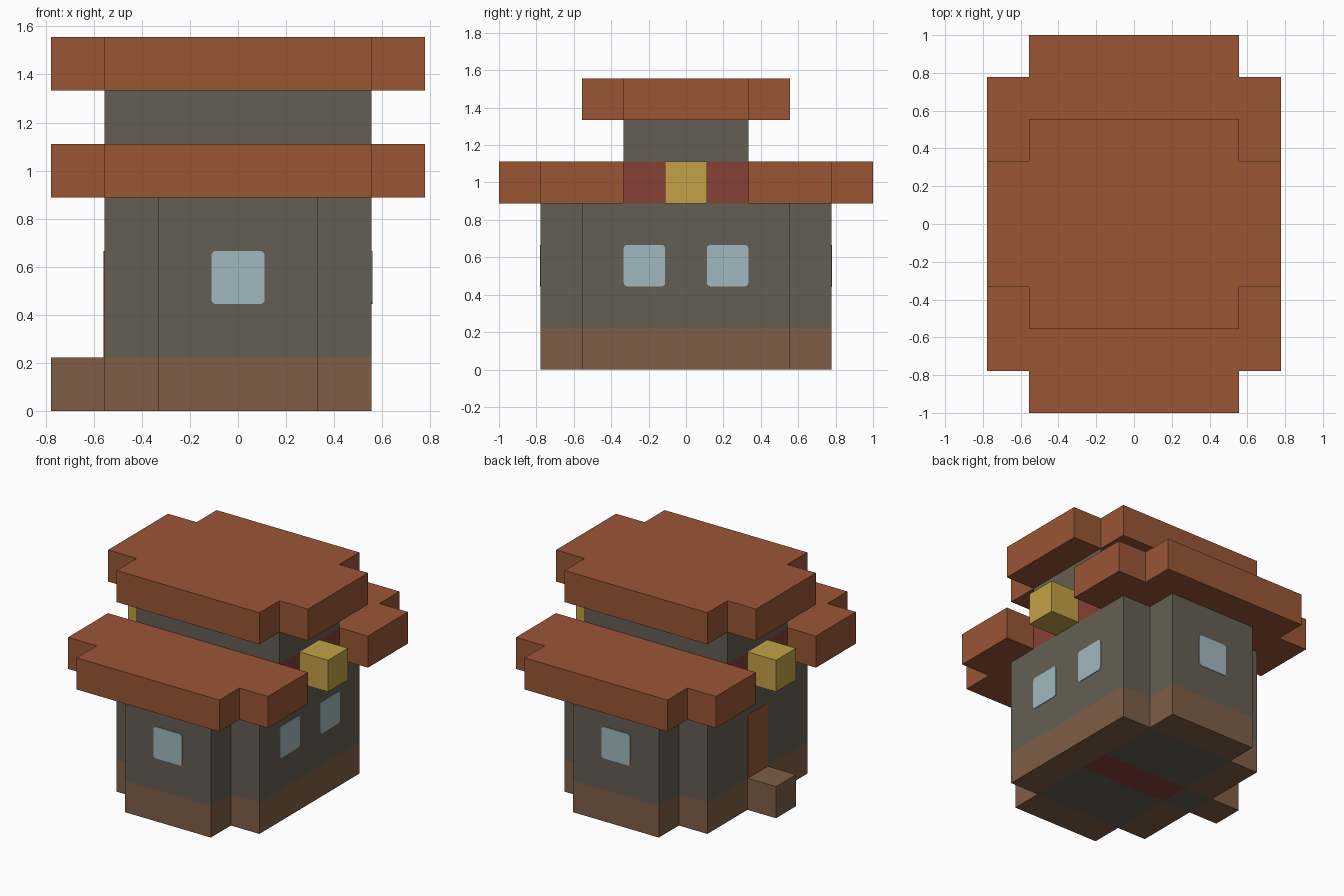
import bpy
import bmesh
from mathutils import Matrix, Vector

cube = bpy.data.objects.get("Cube")
if cube:
    bpy.data.objects.remove(cube, do_unlink=True)

S = 2 / 9  # edge of one building block


def material(name, *rgb):
    """Flat material from 0-255 display values."""
    lin = [((c / 255 + 0.055) / 1.055) ** 2.4 for c in rgb] + [1]
    mat = bpy.data.materials.new(name)
    mat.use_nodes = True
    mat.diffuse_color = lin
    bsdf = mat.node_tree.nodes["Principled BSDF"]
    bsdf.inputs["Base Color"].default_value = lin
    bsdf.inputs["Roughness"].default_value = 0.9
    return mat


roof = material("roof_orange_brown", 154, 86, 53)
stone = material("wall_grey", 101, 95, 83)
earth = material("base_brown", 127, 94, 70)
glass = material("window_pale_blue", 160, 184, 191)
gold = material("lamp_gold", 195, 161, 70)
red = material("inner_red", 135, 65, 55)


def finish(bm, name, mats):
    mesh = bpy.data.meshes.new(name)
    bm.to_mesh(mesh)
    bm.free()
    for mat in mats:
        mesh.materials.append(mat)
    obj = bpy.data.objects.new(name, mesh)
    bpy.context.collection.objects.link(obj)
    return obj


def blocks(name, layers, filled, mats, paint=None):
    """Outer skin of the blocks (i, j, k) for which filled(i, j) is true."""
    bm = bmesh.new()
    cells = {(i, j, k) for i in range(-3, 4) for j in range(-4, 5)
             for k in layers if filled(i, j)}
    for cell in sorted(cells):
        centre = Vector(cell) + Vector((0, 0, 0.5))
        for axis in range(3):
            for sign in (-1, 1):
                n = Vector((0, 0, 0))
                n[axis] = sign
                if tuple(int(a + b) for a, b in zip(cell, n)) in cells:
                    continue
                u = Vector((n.y, n.z, n.x))
                v = n.cross(u)
                ring = [centre + (n + a * u + b * v) / 2
                        for a, b in ((-1, -1), (1, -1), (1, 1), (-1, 1))]
                face = bm.faces.new([bm.verts.new(p * S) for p in ring])
                if paint:
                    face.material_index = paint(cell, n)
    bmesh.ops.remove_doubles(bm, verts=bm.verts, dist=0.001)
    return finish(bm, name, mats)


def notched(w, d):
    """Rectangle of half-size w by d blocks without its four corners."""
    return lambda i, j: (abs(i) <= w and abs(j) <= d
                         and not (abs(i) == w and abs(j) == d))


def panel(name, normal, along, z, height, mat, round_bottom=True):
    """Thin plate with rounded corners lying on a wall."""
    n = Vector(normal)
    side = Vector((0, 0, 1)).cross(n)
    bm = bmesh.new()
    bmesh.ops.create_cube(bm, size=1)
    bmesh.ops.scale(bm, vec=(S, height, 0.008), verts=bm.verts)
    corners = [e for e in bm.edges
               if abs(e.verts[0].co.z - e.verts[1].co.z) > 0.001
               and (round_bottom or e.verts[0].co.y > 0)]
    bmesh.ops.bevel(bm, geom=corners, offset=0.02, segments=3,
                    profile=0.5, affect='EDGES')
    reach = 2.5 * S if n.x else 3.5 * S
    place = n * reach + side * along + Vector((0, 0, z))
    turn = Matrix((side, (0, 0, 1), n)).transposed().to_4x4()
    bm.transform(Matrix.Translation(place) @ turn)
    return finish(bm, name, [mat])


# Main body: brown footing, grey wall, patterned underside
def paint_body(cell, n):
    i, j, k = cell
    if n.z < 0:
        if abs(i) <= 1 and j == 0:
            return 2
        inner = abs(i) <= 1 and abs(j) <= 2
        return 0 if inner or (i == -2 and j == 0) else 1
    return 1 if k == 0 else 0


blocks("main_body", range(4), notched(2, 3), [stone, earth, red], paint_body)

# Upper storey: red side recesses between the roof halves
blocks("upper_storey", (4, 5), lambda i, j: abs(i) <= 2 and abs(j) <= 1,
       [stone, red], lambda cell, n: 1 if n.x and cell[2] == 4 else 0)

# Roofs
lower = notched(3, 4)
blocks("lower_roof_front", [4], lambda i, j: j <= -2 and lower(i, j), [roof])
blocks("lower_roof_back", [4], lambda i, j: j >= 2 and lower(i, j), [roof])
blocks("upper_roof", [6], notched(3, 2), [roof])

# Side lamps and door step
blocks("left_lamp", [4], lambda i, j: i == 3 and j == 0, [gold])
blocks("right_lamp", [4], lambda i, j: i == -3 and j == 0, [gold])
blocks("door_step", [0], lambda i, j: i == -3 and j == 0, [earth])

# Windows and door
for label, normal, along in (("front", (0, -1, 0), 0), ("back", (0, 1, 0), 0),
                             ("left_front", (1, 0, 0), -S),
                             ("left_back", (1, 0, 0), S)):
    panel(label + "_window", normal, along, 2.5 * S, S, glass)
panel("door", (-1, 0, 0), 0, 2 * S, 2 * S, roof, round_bottom=False)
